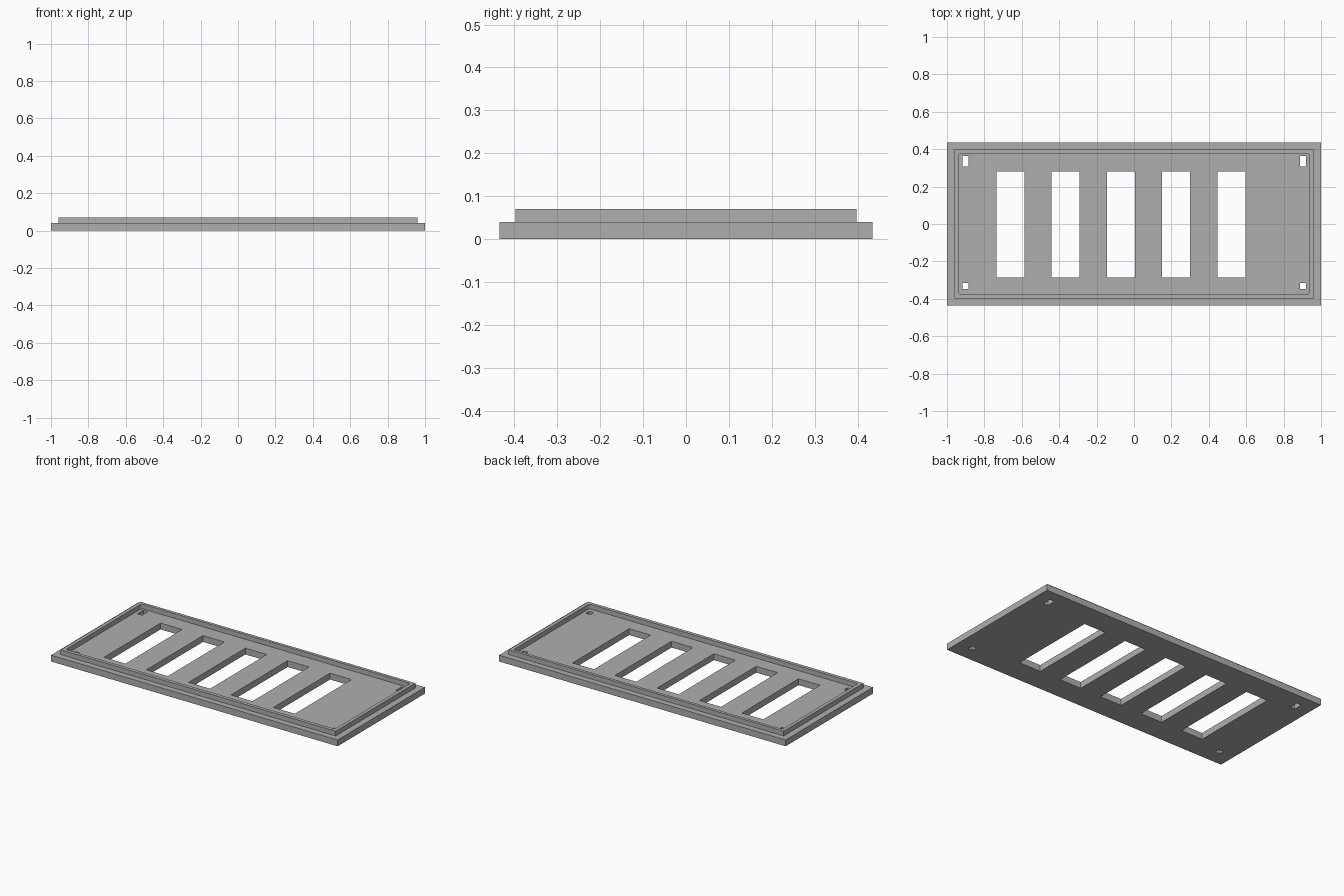
import bpy
import bmesh
from math import cos, sin, pi

cube = bpy.data.objects.get("Cube")
if cube:
    bpy.data.objects.remove(cube, do_unlink=True)

grey = bpy.data.materials.new("mid grey")
grey.use_nodes = True
colour = (0.43, 0.43, 0.43, 1)
grey.diffuse_color = colour
grey.node_tree.nodes["Principled BSDF"].inputs["Base Color"].default_value = colour


def rectangle(x0, x1, y0, y1, radius=0.0, steps=4):
    """Corner points of a rectangle, with optional rounded corners."""
    corners = [(x1, y1, 0), (x0, y1, 1), (x0, y0, 2), (x1, y0, 3)]
    if not radius:
        return [(x, y) for x, y, _ in corners]
    cx, cy = (x0 + x1) / 2, (y0 + y1) / 2
    points = []
    for x, y, quarter in corners:
        ox = x - radius if x > cx else x + radius
        oy = y - radius if y > cy else y + radius
        for i in range(steps + 1):
            a = (quarter + i / steps) * pi / 2
            points.append((ox + radius * cos(a), oy + radius * sin(a)))
    return points


def pierced_slab(name, outlines, z0, z1):
    """Extrude a flat outline; every outline after the first is a hole."""
    curve = bpy.data.curves.new(name + "_profile", "CURVE")
    curve.dimensions = "2D"
    curve.fill_mode = "BOTH"
    curve.extrude = (z1 - z0) / 2
    for points in outlines:
        spline = curve.splines.new("POLY")
        spline.points.add(len(points) - 1)
        for p, (x, y) in zip(spline.points, points):
            p.co = (x, y, 0, 1)
        spline.use_cyclic_u = True
    profile = bpy.data.objects.new(name + "_profile", curve)
    bpy.context.collection.objects.link(profile)
    bpy.context.view_layer.update()
    graph = bpy.context.evaluated_depsgraph_get()
    mesh = bpy.data.meshes.new_from_object(profile.evaluated_get(graph))
    bpy.data.objects.remove(profile, do_unlink=True)

    bm = bmesh.new()
    bm.from_mesh(mesh)
    bmesh.ops.remove_doubles(bm, verts=bm.verts, dist=0.0001)
    bmesh.ops.translate(bm, verts=bm.verts, vec=(0, 0, (z0 + z1) / 2))
    bmesh.ops.recalc_face_normals(bm, faces=bm.faces)
    for f in bm.faces:
        f.smooth = False
        f.material_index = 0
    bm.to_mesh(mesh)
    bm.free()
    mesh.materials.clear()
    mesh.materials.append(grey)
    obj = bpy.data.objects.new(name, mesh)
    bpy.context.collection.objects.link(obj)
    return obj


# Base plate with five windows and four corner slots
outlines = [rectangle(-1, 1, -0.435, 0.435)]
for i in range(5):
    x = -0.661 + i * 0.2955
    outlines.append(rectangle(x - 0.075, x + 0.075, -0.285, 0.28))
for x in (-0.9, 0.903):
    outlines.append(rectangle(x - 0.016, x + 0.016, 0.307, 0.364))
    outlines.append(rectangle(x - 0.016, x + 0.016, -0.347, -0.315))
pierced_slab("base_plate", outlines, 0, 0.04)

# Raised rim standing on the plate
pierced_slab("raised_rim", [
    rectangle(-0.96, 0.96, -0.397, 0.397),
    rectangle(-0.938, 0.938, -0.375, 0.378, radius=0.01),
], 0.04, 0.07)
